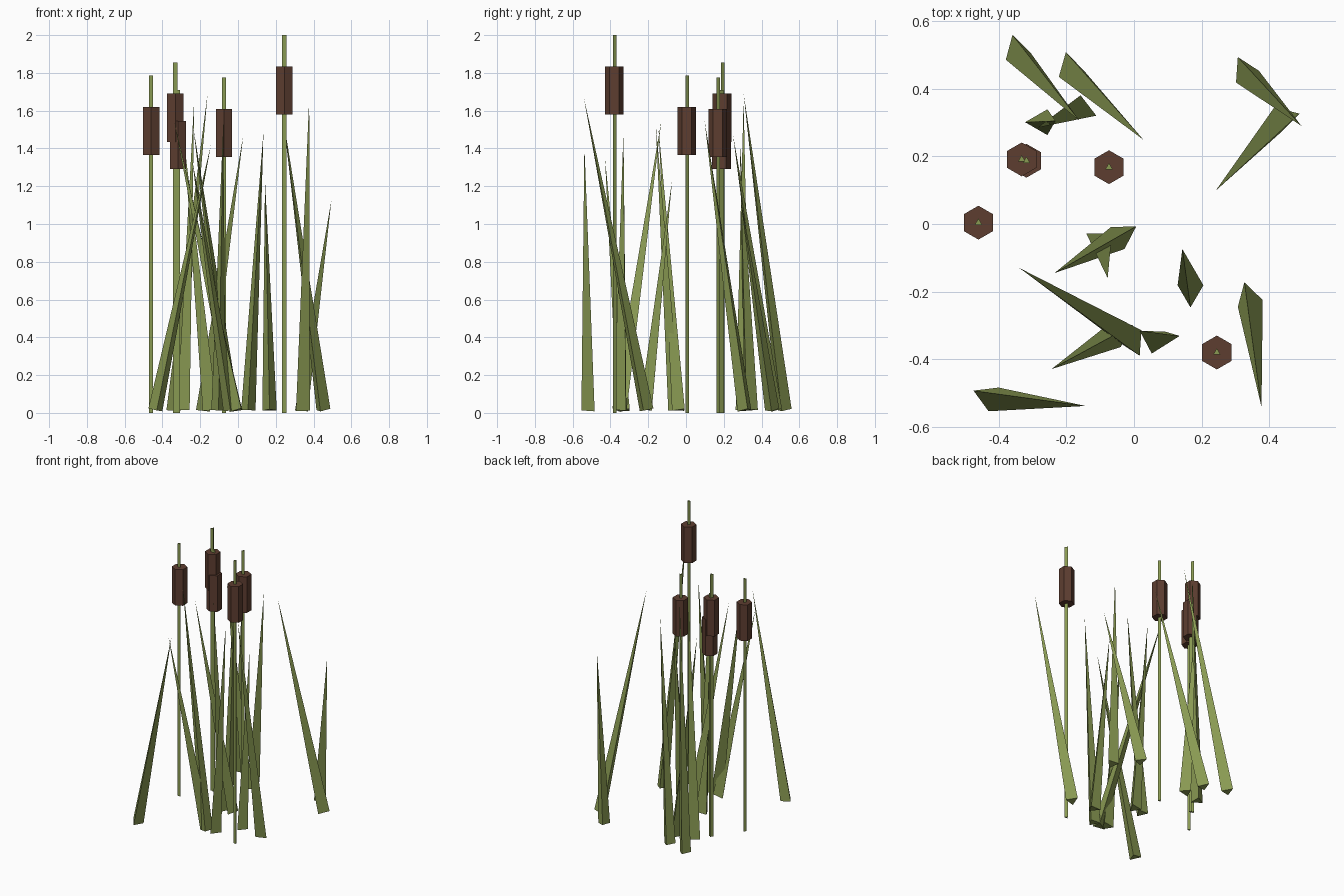
import bpy, bmesh, math
from mathutils import Vector

cube = bpy.data.objects.get("Cube")
if cube:
    bpy.data.objects.remove(cube)


def material(name, color):
    m = bpy.data.materials.new(name)
    m.use_nodes = True
    m.diffuse_color = (*color, 1)
    m.node_tree.nodes["Principled BSDF"].inputs["Base Color"].default_value = (*color, 1)
    return m


green = material("reed green", (0.25, 0.32, 0.085))
brown = material("seed head brown", (0.11, 0.048, 0.03))


def add_object(name, bm, mat):
    bmesh.ops.recalc_face_normals(bm, faces=bm.faces)
    mesh = bpy.data.meshes.new(name)
    bm.to_mesh(mesh)
    bm.free()
    mesh.materials.append(mat)
    bpy.context.collection.objects.link(bpy.data.objects.new(name, mesh))


def prism(name, x, y, z0, z1, radius, sides, mat):
    """Upright prism with one corner pointing to the back."""
    bm = bmesh.new()
    ring = []
    for i in range(sides):
        a = math.pi / 2 + i * math.tau / sides
        ring.append(bm.verts.new((x + radius * math.cos(a), y + radius * math.sin(a), z0)))
    base = bm.faces.new(ring)
    top = bmesh.ops.extrude_face_region(bm, geom=[base])["geom"]
    for v in top:
        if isinstance(v, bmesh.types.BMVert):
            v.co.z = z1
    add_object(name, bm, mat)


def blade(name, base, tip, turn, radius=0.044):
    """Three-sided leaf: base triangle square to the leaning axis, one sharp tip."""
    base, tip = Vector((*base, 0.015)), Vector(tip)
    axis = (tip - base).normalized()
    a = math.radians(turn)
    u = Vector((math.cos(a), math.sin(a), 0))
    u = (u - axis * u.dot(axis)).normalized()
    w = axis.cross(u)
    bm = bmesh.new()
    ring = [bm.verts.new(base + radius * (u * math.cos(k * math.tau / 3) + w * math.sin(k * math.tau / 3)))
            for k in range(3)]
    point = bm.verts.new(tip)
    bm.faces.new(ring)
    for k in range(3):
        bm.faces.new((ring[k], ring[(k + 1) % 3], point))
    add_object(name, bm, green)


# Stems with seed heads: x, y, height
stems = [(-0.46, 0.004, 1.785), (-0.332, 0.191, 1.855), (-0.318, 0.187, 1.71),
         (-0.074, 0.168, 1.775), (0.245, -0.38, 2.0)]
for i, (x, y, h) in enumerate(stems, 1):
    prism(f"stem_{i}", x, y, 0, h, 0.0125, 3, green)
    prism(f"seed_head_{i}", x, y, h - 0.42, h - 0.165, 0.05, 6, brown)

# Leaves: base centre, tip, direction of one base corner in degrees
leaves = [
    ((-0.348, 0.517), (-0.161, 0.305, 1.69), -15),
    ((-0.191, 0.466), (0.028, 0.249, 1.47), -16),
    ((0.326, 0.455), (0.495, 0.29, 1.13), -4),
    ((0.447, 0.315), (0.241, 0.098, 1.55), 16),
    ((0.338, -0.214), (0.377, -0.541, 1.67), -15),
    ((0.167, -0.203), (0.143, -0.074, 1.23), -90),
    ((0.054, -0.339), (0.135, -0.331, 1.49), -92),
    ((-0.002, -0.351), (-0.339, -0.13, 1.55), 176),
    ((-0.04, -0.32), (-0.244, -0.429, 1.35), -90),
    ((-0.03, -0.03), (-0.235, -0.145, 1.5), -88),
    ((-0.435, -0.51), (-0.143, -0.538, 1.42), -83),
    ((-0.152, 0.337), (-0.285, 0.285, 1.43), -22),
    ((-0.278, 0.301), (-0.232, 0.305, 1.66), 180),
    ((-0.103, -0.05), (-0.078, -0.16, 1.53), -90),
]
for i, (base, tip, turn) in enumerate(leaves, 1):
    blade(f"leaf_{i}", base, tip, turn)
